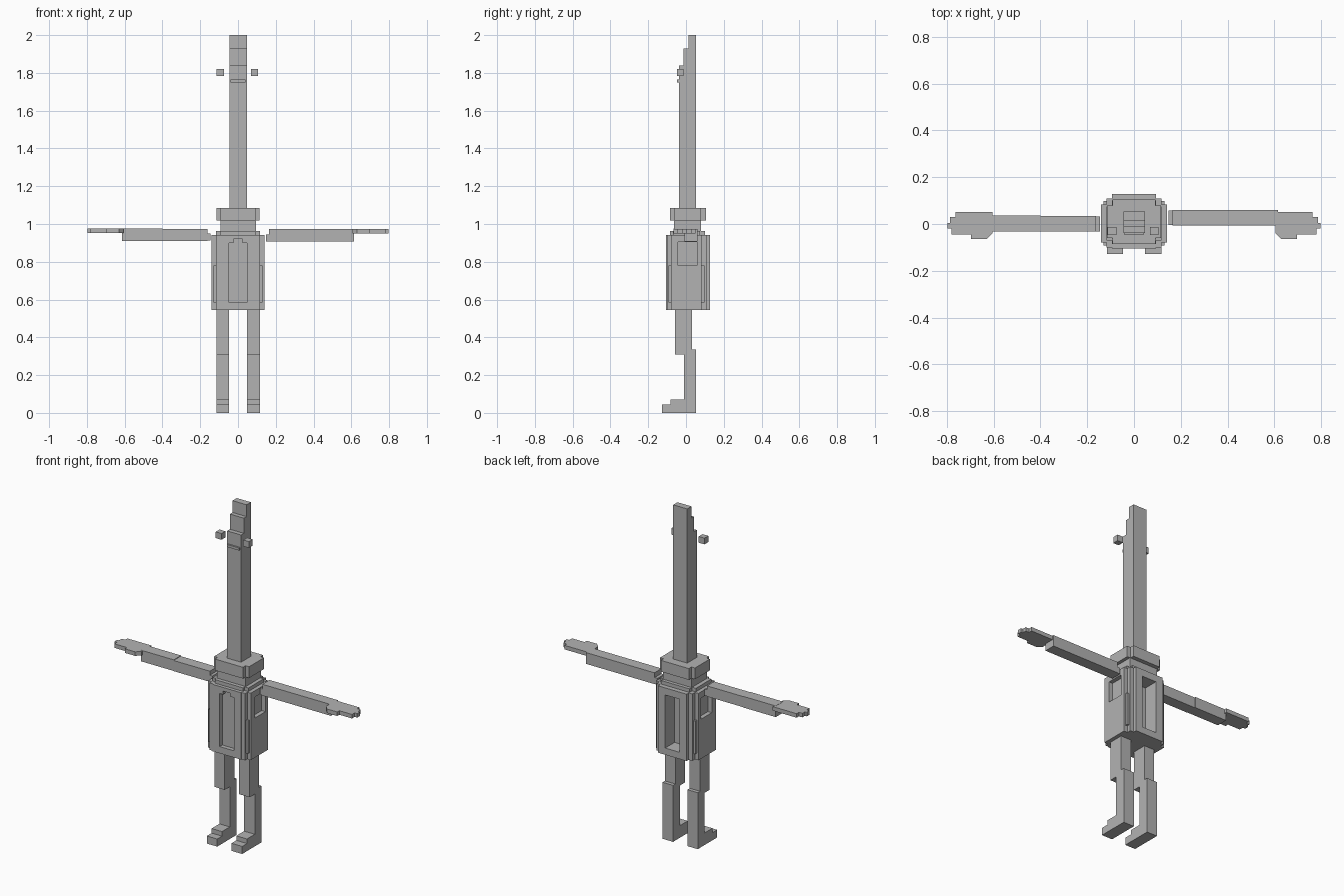
import bpy, bmesh

if "Cube" in bpy.data.objects:
    bpy.data.objects.remove(bpy.data.objects["Cube"])

grey = bpy.data.materials.new("plain grey")
grey.diffuse_color = (0.45, 0.45, 0.45, 1)
grey.use_nodes = True
grey.node_tree.nodes["Principled BSDF"].inputs["Base Color"].default_value = grey.diffuse_color


def prism(name, pts, lo, hi, axis="z"):
    """Extrude a flat outline: (x, y) along z, or (y, z) along x."""
    bm = bmesh.new()
    place = (lambda p, h: (p[0], p[1], h)) if axis == "z" else (lambda p, h: (h, p[0], p[1]))
    a = [bm.verts.new(place(p, lo)) for p in pts]
    b = [bm.verts.new(place(p, hi)) for p in pts]
    bm.faces.new(a)
    bm.faces.new(b)
    for i in range(len(pts)):
        j = (i + 1) % len(pts)
        bm.faces.new((a[i], a[j], b[j], b[i]))
    bmesh.ops.recalc_face_normals(bm, faces=bm.faces)
    me = bpy.data.meshes.new(name)
    bm.to_mesh(me)
    bm.free()
    me.materials.append(grey)
    ob = bpy.data.objects.new(name, me)
    bpy.context.collection.objects.link(ob)
    return ob


def box(name, x0, x1, y0, y1, z0, z1):
    return prism(name, [(x0, y0), (x1, y0), (x1, y1), (x0, y1)], z0, z1)


def stepped(steps):
    """Outline with stepped corners from (half width, front y, back y), widest first."""
    front, back = [], []
    for i, (w, f, b) in enumerate(steps):
        if i:
            front.append((w, steps[i - 1][1]))
            back.append((w, steps[i - 1][2]))
        front.append((w, f))
        back.append((w, b))
    right = front[::-1] + back
    return right + [(-x, y) for x, y in reversed(right)]


def cut(target, cutter):
    cutter.hide_render = True
    cutter.hide_viewport = True
    m = target.modifiers.new("recess", "BOOLEAN")
    m.operation = "DIFFERENCE"
    m.solver = "EXACT"
    m.object = cutter


# Head and long neck, one stepped side profile
prism("long_head", [(-0.038, 1.085), (0.053, 1.085), (0.053, 2.0), (0.013, 2.0),
                    (0.013, 1.93), (-0.012, 1.93), (-0.012, 1.84), (-0.038, 1.84)],
      -0.045, 0.047, "x")
box("mouth", -0.04, 0.04, -0.048, -0.038, 1.75, 1.765)
box("left_eye", -0.113, -0.075, -0.048, -0.012, 1.783, 1.82)
box("right_eye", 0.068, 0.105, -0.048, -0.012, 1.783, 1.82)

# Collar and shoulder tiers
prism("collar", stepped([(0.115, -0.06, 0.08), (0.092, -0.085, 0.105)]), 1.018, 1.085)
box("collar_base", -0.093, 0.095, -0.063, 0.08, 0.963, 1.018)
prism("shoulder_tier", stepped([(0.117, -0.07, 0.075), (0.093, -0.085, 0.1)]), 0.94, 0.963)

# Torso with stepped corners and recessed panels
torso = prism("torso", stepped([(0.14, -0.08, 0.083), (0.117, -0.1, 0.108),
                                (0.093, -0.105, 0.128)]), 0.545, 0.942)
cut(torso, box("front_recess_cutter", -0.047, 0.047, -0.2, -0.08, 0.585, 0.9))
cut(torso, box("front_notch_cutter", -0.025, 0.025, -0.2, -0.08, 0.89, 0.92))
cut(torso, box("back_recess_cutter", -0.047, 0.047, 0.04, 0.2, 0.585, 0.9))
for side, s in (("left", -1), ("right", 1)):
    x = sorted((0.115 * s, 0.2 * s))
    cut(torso, box(side + "_recess_cutter", *x, -0.042, 0.058, 0.78, 0.905))
    # Corner posts
    x = sorted((0.112 * s, 0.13 * s))
    box(side + "_front_post", *x, -0.092, -0.078, 0.585, 0.78)
    box(side + "_back_post", *x, 0.08, 0.098, 0.585, 0.78)

# Arms
box("right_shoulder", 0.147, 0.175, -0.005, 0.058, 0.907, 0.945)
box("right_arm", 0.165, 0.615, -0.007, 0.06, 0.907, 0.974)
box("left_shoulder", -0.165, -0.145, -0.033, 0.033, 0.912, 0.95)
box("left_upper_arm", -0.4, -0.162, -0.033, 0.034, 0.911, 0.974)
box("left_forearm", -0.615, -0.4, -0.031, 0.037, 0.911, 0.977)

# Hands, flat with stepped fingers and a thumb
hand = [(0.605, -0.04), (0.63, -0.065), (0.697, -0.065), (0.697, -0.045),
        (0.78, -0.045), (0.78, -0.02), (0.797, -0.02), (0.797, 0.005),
        (0.785, 0.005), (0.785, 0.03), (0.762, 0.03), (0.762, 0.051), (0.605, 0.051)]
prism("right_hand", hand, 0.95, 0.974)
prism("left_hand", [(-x, y) for x, y in hand], 0.952, 0.976)

# Legs and stepped feet
for side, x0, x1 in (("left", -0.115, -0.047), ("right", 0.047, 0.117)):
    box(side + "_thigh", x0, x1, -0.058, 0.032, 0.31, 0.545)
    prism(side + "_shin_and_foot", [(-0.128, 0), (0.054, 0), (0.054, 0.335), (-0.01, 0.335),
                                    (-0.01, 0.072), (-0.083, 0.072), (-0.083, 0.045),
                                    (-0.128, 0.045)], x0, x1, "x")
